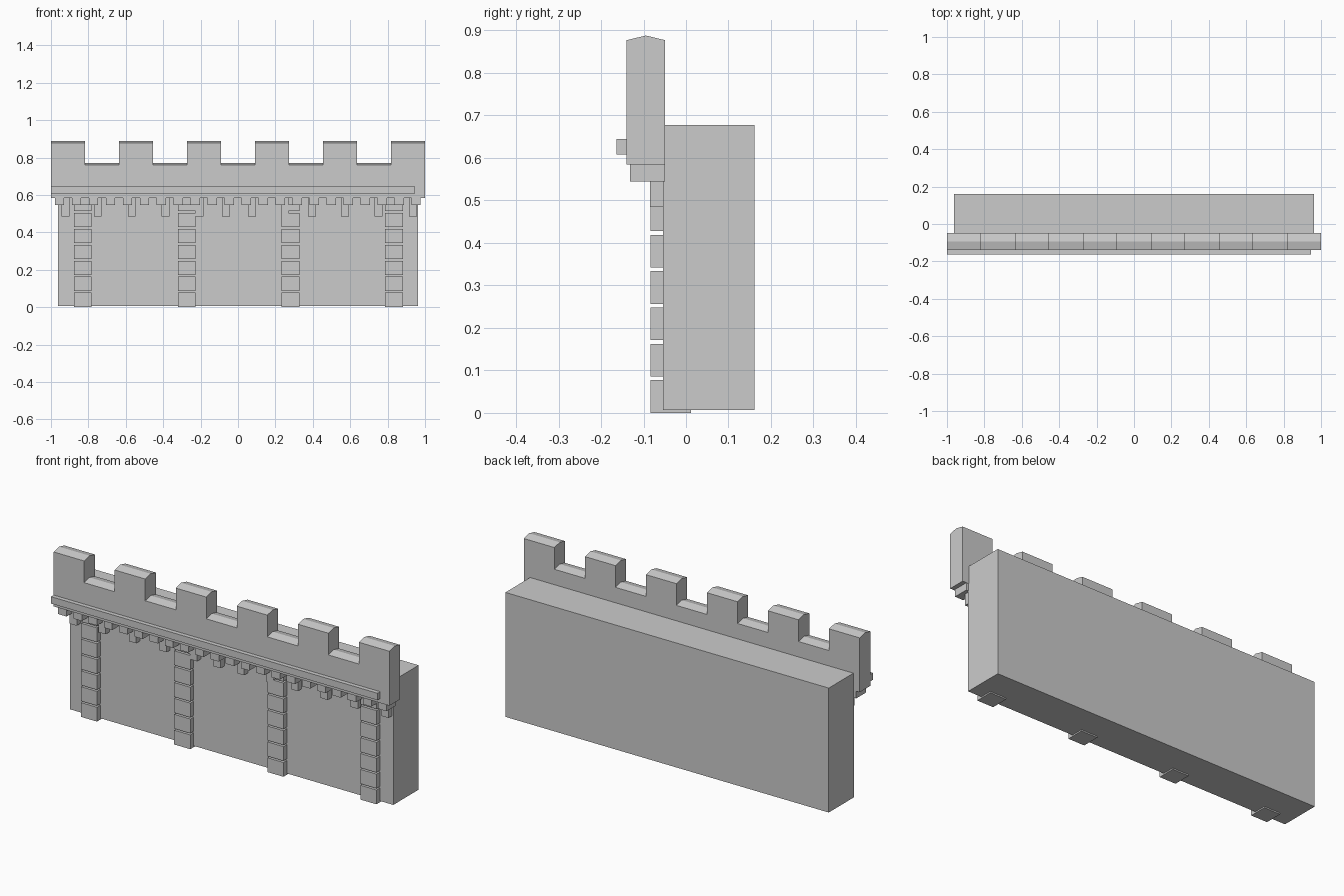
import bpy, bmesh

if "Cube" in bpy.data.objects:
    bpy.data.objects.remove(bpy.data.objects["Cube"])


def make_object(name, bm):
    bmesh.ops.recalc_face_normals(bm, faces=bm.faces)
    mesh = bpy.data.meshes.new(name)
    bm.to_mesh(mesh)
    bm.free()
    ob = bpy.data.objects.new(name, mesh)
    bpy.context.collection.objects.link(ob)
    return ob


def extrude_x(bm, profile, x0, x1):
    """Add a prism with a (y, z) profile running along x."""
    a = [bm.verts.new((x0, y, z)) for y, z in profile]
    b = [bm.verts.new((x1, y, z)) for y, z in profile]
    bm.faces.new(a)
    bm.faces.new(b[::-1])
    n = len(profile)
    for i in range(n):
        j = (i + 1) % n
        bm.faces.new((a[i], b[i], b[j], a[j]))


def box(bm, x0, x1, y0, y1, z0, z1):
    extrude_x(bm, [(y0, z0), (y1, z0), (y1, z1), (y0, z1)], x0, x1)


# Main wall body
bm = bmesh.new()
box(bm, -0.963, 0.963, -0.054, 0.161, 0.007, 0.677)
make_object("wall", bm)

# Battlement: six merlons and five lower crenels, all with ridged tops
bm = bmesh.new()
step = 2 / 11
for i in range(11):
    eave = 0.877 if i % 2 == 0 else 0.76
    x = -1 + i * step
    extrude_x(bm, [(-0.14, 0.584), (-0.049, 0.584), (-0.049, eave),
                   (-0.0945, eave + 0.011), (-0.14, eave)], x, x + step)
make_object("battlement", bm)

# String course along the battlement, stopping short on the right
bm = bmesh.new()
box(bm, -1, 0.945, -0.163, -0.13, 0.608, 0.645)
make_object("string_course", bm)

# Upper row of small dentils under the battlement
bm = bmesh.new()
for i in range(22):
    x = -0.954 + i * 1.906 / 21
    box(bm, x - 0.025, x + 0.025, -0.132, -0.05, 0.545, 0.586)
make_object("dentils", bm)

# Lower row of longer, slightly irregular corbels
bm = bmesh.new()
for x in (-0.922, -0.75, -0.568, -0.387, -0.205, -0.065,
          0.075, 0.25, 0.395, 0.573, 0.752, 0.935):
    box(bm, x - 0.021, x + 0.021, -0.085, -0.04, 0.485, 0.586)
make_object("corbels", bm)

# Four pilasters of stacked stone blocks
for n, x in enumerate((-0.83, -0.274, 0.281, 0.835)):
    bm = bmesh.new()
    for i in range(7):
        z = i * 0.0855
        box(bm, x - 0.048, x + 0.048, -0.083, 0.012, z, min(z + 0.077, 0.55))
    make_object(f"pilaster_{n + 1}", bm)
